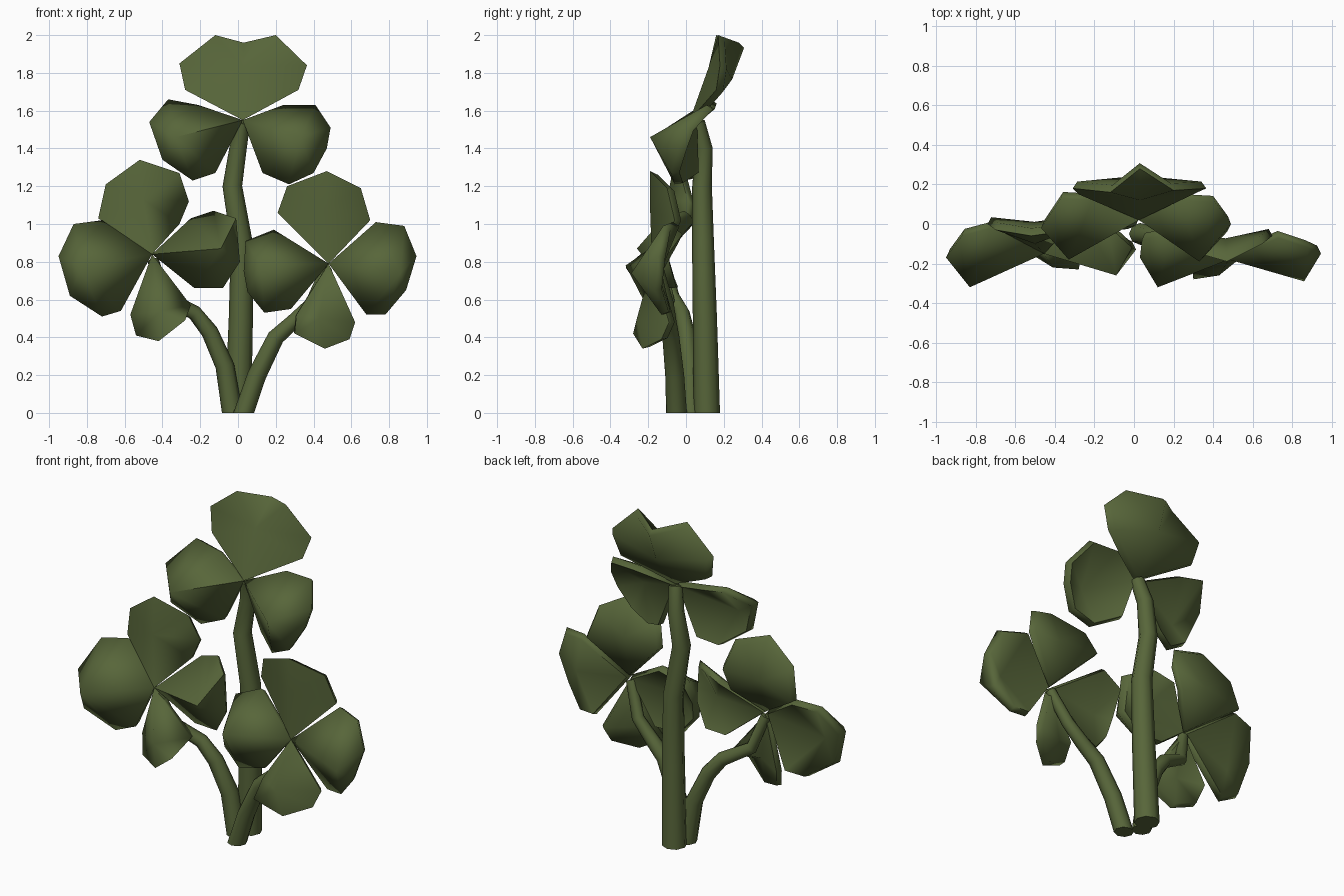
import bpy, bmesh, math
from mathutils import Vector as V

cube = bpy.data.objects.get("Cube")
if cube:
    bpy.data.objects.remove(cube)

green = bpy.data.materials.new("clover green")
green.use_nodes = True
colour = (0.096, 0.132, 0.042, 1)
green.diffuse_color = colour
green.node_tree.nodes["Principled BSDF"].inputs["Base Color"].default_value = colour


def finish(name, bm, angle):
    bmesh.ops.recalc_face_normals(bm, faces=bm.faces)
    mesh = bpy.data.meshes.new(name)
    bm.to_mesh(mesh)
    bm.free()
    mesh.materials.append(green)
    obj = bpy.data.objects.new(name, mesh)
    bpy.context.collection.objects.link(obj)
    bpy.ops.object.select_all(action='DESELECT')
    obj.select_set(True)
    bpy.context.view_layer.objects.active = obj
    bpy.ops.object.shade_smooth_by_angle(angle=math.radians(angle))


def leaf(name, hub, depth, ridge, *rim, thick=0.04):
    """Solid leaf: front fan from the ridge point to the rim, flatter back behind it."""
    hub, ridge = V(hub), V(ridge)
    rim = [hub] + [V(p) for p in rim]
    centre = sum(rim, V()) / len(rim)
    n = (centre - hub).cross(rim[1] - rim[-1]).normalized()
    if n.y < 0:
        n = -n
    bm = bmesh.new()
    front = [bm.verts.new(p) for p in rim]
    back = [bm.verts.new(centre.lerp(p, 0.93) + n * thick) for p in rim]
    top, bottom = bm.verts.new(ridge), bm.verts.new(ridge + n * depth)
    for i in range(len(rim)):
        j = (i + 1) % len(rim)
        bm.faces.new((top, front[i], front[j]))
        bm.faces.new((bottom, back[j], back[i]))
        bm.faces.new((front[i], back[i], back[j], front[j]))
    finish(name, bm, 80)


def stem(name, points, r0, r1, sides=8):
    """Tapered tube through the points."""
    pts = [V(p) for p in points]
    bm = bmesh.new()
    rings = []
    for i, p in enumerate(pts):
        d = (pts[min(i + 1, len(pts) - 1)] - pts[max(i - 1, 0)]).normalized()
        if i == 0:
            d = V((0, 0, 1))
        a = d.cross(V((0, 1, 0))).normalized()
        b = d.cross(a)
        r = r0 + (r1 - r0) * i / (len(pts) - 1)
        turns = [math.tau * k / sides for k in range(sides)]
        rings.append([bm.verts.new(p + (a * math.cos(t) + b * math.sin(t)) * r) for t in turns])
    for lo, hi in zip(rings, rings[1:]):
        for k in range(sides):
            m = (k + 1) % sides
            bm.faces.new((lo[k], lo[m], hi[m], hi[k]))
    bm.faces.new(rings[0])
    bm.faces.new(rings[-1])
    finish(name, bm, 50)


# Tall three-leaf clover
hub = (0.025, 0.02, 1.55)
leaf("top_clover_upper_leaf", hub, 0.14, (0.03, 0.12, 1.83),
     (0.32, 0.16, 1.71), (0.365, 0.18, 1.84), (0.2, 0.17, 2), (0.03, 0.28, 1.96),
     (-0.12, 0.16, 2), (-0.31, 0.18, 1.85), (-0.28, 0.15, 1.71))
leaf("top_clover_left_leaf", hub, 0.13, (0.33, -0.19, 1.46),
     (0.24, 0.12, 1.63), (0.41, 0.11, 1.63), (0.49, 0, 1.51), (0.47, -0.04, 1.4),
     (0.4, -0.08, 1.27), (0.27, -0.06, 1.21), (0.13, 0.03, 1.27))
leaf("top_clover_right_leaf", hub, 0.13, (-0.33, -0.18, 1.46),
     (-0.21, 0.12, 1.63), (-0.37, 0.13, 1.66), (-0.47, -0.02, 1.54),
     (-0.4, -0.07, 1.34), (-0.24, -0.01, 1.23), (-0.12, 0.04, 1.27))
stem("top_clover_stem", [(0, 0.11, 0), (0.015, 0.1, 0.5), (0.02, 0.09, 0.9),
                         (-0.03, 0.085, 1.2), (0, 0.095, 1.4), (0.025, 0.06, 1.54)], 0.07, 0.04)

# Four-leaf clover on the model's right
hub = (-0.455, -0.15, 0.84)
leaf("right_clover_upper_leaf", hub, 0.12, (-0.5, -0.1, 1.13),
     (-0.74, 0, 1.03), (-0.7, -0.03, 1.21), (-0.52, -0.06, 1.34),
     (-0.31, -0.03, 1.27), (-0.26, 0.01, 1.12), (-0.31, 0, 1))
leaf("right_clover_outer_leaf", hub, 0.15, (-0.83, -0.32, 0.77),
     (-0.72, -0.02, 1.02), (-0.87, -0.06, 1), (-0.95, -0.17, 0.83),
     (-0.89, -0.2, 0.62), (-0.72, -0.14, 0.51), (-0.62, -0.09, 0.54))
leaf("right_clover_inner_leaf", hub, 0.14, (-0.09, -0.26, 0.87),
     (-0.25, 0.01, 1.03), (-0.13, -0.01, 1.07), (-0.01, -0.12, 1.03),
     (0.01, -0.13, 0.8), (-0.08, -0.09, 0.66), (-0.23, -0.08, 0.66))
leaf("right_clover_lower_leaf", hub, 0.09, (-0.41, -0.22, 0.54),
     (-0.57, -0.1, 0.52), (-0.54, -0.14, 0.41), (-0.42, -0.19, 0.38),
     (-0.28, -0.23, 0.49), (-0.25, -0.09, 0.57))
stem("right_clover_stem", [(-0.03, 0.03, 0), (-0.07, 0.02, 0.25), (-0.15, 0, 0.43),
                           (-0.23, -0.02, 0.53), (-0.39, -0.07, 0.62), (-0.45, -0.12, 0.81)], 0.055, 0.03)

# Four-leaf clover on the model's left
hub = (0.48, -0.18, 0.79)
leaf("left_clover_upper_leaf", hub, 0.12, (0.47, -0.19, 1.08),
     (0.21, -0.08, 1.06), (0.26, -0.13, 1.2), (0.47, -0.19, 1.28),
     (0.65, -0.1, 1.19), (0.7, -0.06, 1.02))
leaf("left_clover_outer_leaf", hub, 0.15, (0.86, -0.29, 0.74),
     (0.73, -0.07, 1.01), (0.88, -0.12, 0.99), (0.945, -0.15, 0.83),
     (0.89, -0.17, 0.65), (0.78, -0.13, 0.52), (0.68, -0.12, 0.52))
leaf("left_clover_inner_leaf", hub, 0.15, (0.12, -0.32, 0.78),
     (0.19, -0.05, 0.97), (0.04, -0.08, 0.91), (0.03, -0.17, 0.75),
     (0.05, -0.2, 0.64), (0.14, -0.19, 0.53), (0.28, -0.14, 0.55))
leaf("left_clover_lower_leaf", hub, 0.1, (0.43, -0.26, 0.5),
     (0.31, -0.21, 0.52), (0.3, -0.28, 0.42), (0.46, -0.23, 0.34),
     (0.59, -0.13, 0.39), (0.62, -0.09, 0.48))
stem("left_clover_stem", [(0.03, -0.05, 0), (0.1, -0.06, 0.2), (0.2, -0.08, 0.4),
                          (0.29, -0.09, 0.48), (0.39, -0.1, 0.58), (0.47, -0.15, 0.77)], 0.055, 0.03)
